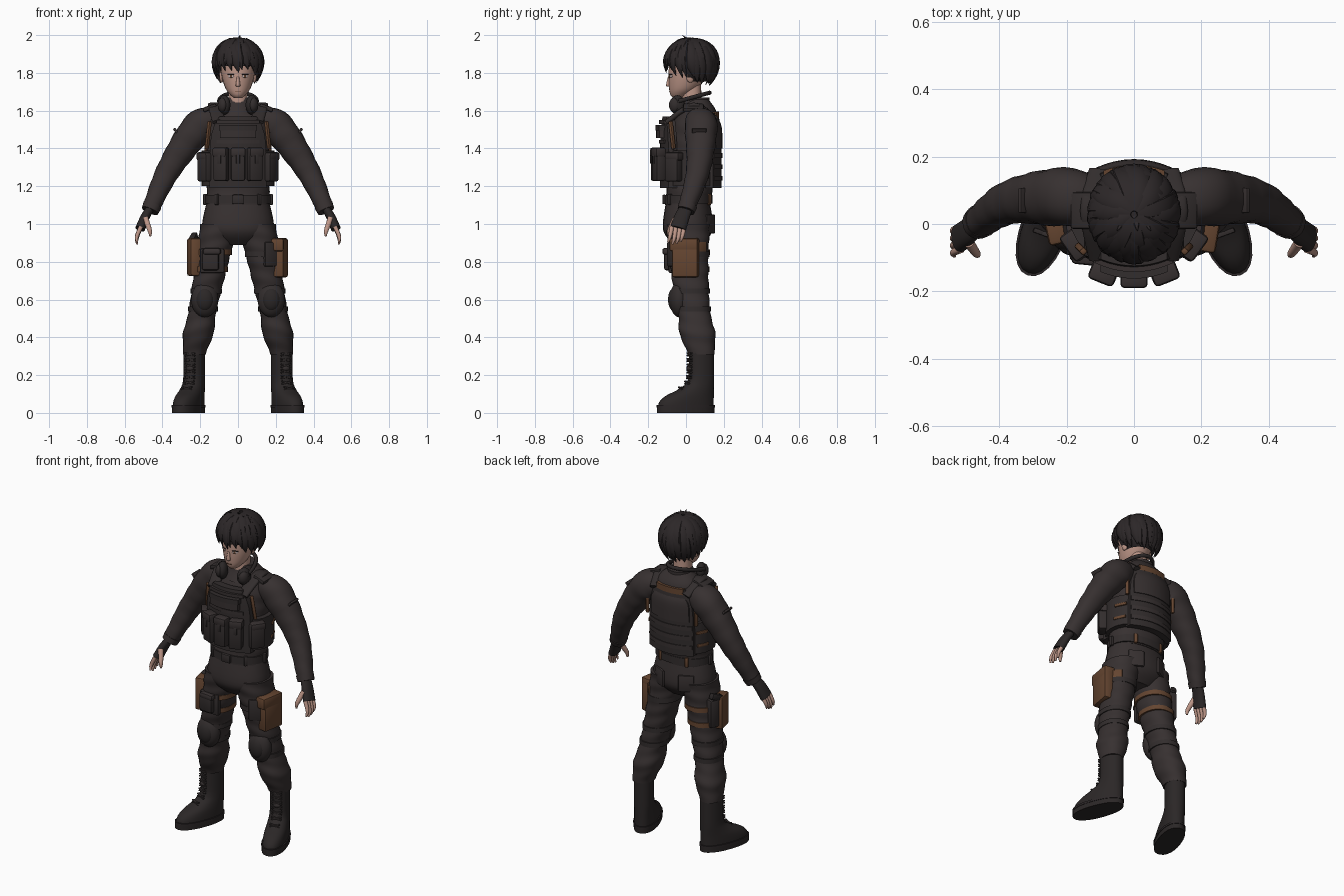
import bpy, bmesh, math, random
from mathutils import Vector, Matrix

random.seed(4)
if "Cube" in bpy.data.objects:
    bpy.data.objects.remove(bpy.data.objects["Cube"])
made = []
FRONT, SIDE, BACK = 0, math.pi / 2, math.pi

def material(name, red, green, blue):
    m = bpy.data.materials.new(name)
    m.use_nodes = True
    m.diffuse_color = (red, green, blue, 1)
    shader = m.node_tree.nodes["Principled BSDF"]
    shader.inputs["Base Color"].default_value = (red, green, blue, 1)
    shader.inputs["Roughness"].default_value = .8
    return m

cloth = material("dark cloth", .038, .03, .03)
gear = material("dark gear", .032, .026, .026)
leather = material("black leather", .024, .02, .02)
hair = material("black hair", .025, .02, .021)
skin = material("skin", .5, .3, .24)
brown = material("brown canvas", .13, .06, .03)
white = material("eye white", .6, .5, .5)

def finish(name, bm, mat, place=((0, 0, 0), 0), tilt=0):
    bmesh.ops.recalc_face_normals(bm, faces=bm.faces)
    mesh = bpy.data.meshes.new(name)
    bm.to_mesh(mesh)
    bm.free()
    mesh.materials.append(mat)
    ob = bpy.data.objects.new(name, mesh)
    bpy.context.collection.objects.link(ob)
    ob.location, turn = place
    ob.rotation_euler = (0, tilt, turn)
    made.append(ob)
    return ob

def bridge(name, rings, mat):
    bm = bmesh.new()
    loops = [[bm.verts.new(p) for p in ring] for ring in rings]
    count = len(loops[0])
    for low, high in zip(loops, loops[1:]):
        for i in range(count):
            j = (i + 1) % count
            bm.faces.new((low[i], low[j], high[j], high[i]))
    bm.faces.new(loops[0])
    bm.faces.new(loops[-1])
    return finish(name, bm, mat)

def spline(rows, steps):
    out = []
    last = len(rows) - 1
    for i in range(last):
        knots = [rows[max(0, min(last, i + d))] for d in (-1, 0, 1, 2)]
        for j in range(steps):
            t = j / steps
            out.append([b + t / 2 * (c - a + t * (2*a - 5*b + 4*c - d + t * (3*(b - c) + d - a)))
                        for a, b, c, d in zip(*knots)])
    return out + [list(rows[last])]

def power(value, exponent):
    return math.copysign(abs(value) ** exponent, value)

def sweep(name, rows, mat, s=1, flat=1, across=None, sides=24, steps=4, square=.9, fold=0):
    """Rows are x, y, z, radius and, if not radius * flat, a second radius."""
    rows = spline([(*row, row[3] * flat)[:5] for row in rows], steps)
    rings = []
    for i, (x, y, z, a, b) in enumerate(rows):
        u, v = Vector((1, 0, 0)), Vector((0, 1, 0))
        if across:
            ahead, behind = rows[min(i + 1, len(rows) - 1)], rows[max(i - 1, 0)]
            along = (Vector(ahead[:3]) - Vector(behind[:3])).normalized()
            u = Vector(across)
            u = (u - along * u.dot(along)).normalized()
            v = along.cross(u)
        ring = []
        for j in range(sides):
            t = math.tau * j / sides
            crease = 1 + fold * math.sin(z * 75 + 2 * math.sin(t + 1))
            p = Vector((x, y, z)) + crease * (u * a * power(math.cos(t), square) + v * b * power(math.sin(t), square))
            ring.append((p.x * s, p.y, p.z))
        rings.append(ring)
    return bridge(name, rings, mat)

def band(name, ring, height, grow, mat, s=1):
    x, y, z, a, b = ring
    rows = [(x, y, z + d, a + grow, b + grow) for d in (-height / 2, height / 2)]
    return sweep(name, rows, mat, s, steps=1)

def at(x, y, z, turn=0):
    return (x, y, z), turn

def spot(ring, angle, out=0, s=1):
    """Place on a ring, turned to face outward; the angle runs from the front."""
    x, y, z, a, b = ring
    return at(s * (x + (a + out) * math.sin(angle)), y - (b + out) * math.cos(angle), z, s * angle)

def box(name, place, size, mat, tilt=0, bevel=.012):
    bm = bmesh.new()
    bmesh.ops.create_cube(bm, size=1, matrix=Matrix.Diagonal((*size, 1)))
    bmesh.ops.bevel(bm, geom=bm.edges[:], offset=min(bevel, min(size) / 3), segments=2, affect='EDGES', profile=.5)
    return finish(name, bm, mat, place, tilt)

def ball(name, place, radii, mat):
    bm = bmesh.new()
    bmesh.ops.create_uvsphere(bm, u_segments=24, v_segments=14, radius=1, matrix=Matrix.Diagonal((*radii, 1)))
    return finish(name, bm, mat, place)

def panel(name, y, low, high, width, thick, mat, taper=0):
    """Plate wrapped round the chest or back, narrowing near the top."""
    rings = []
    for i in range(9):
        t = i / 8
        half, depth = width * (1 - taper * t ** 6), y * (1 - taper / 3 * t ** 6)
        edge = [((j / 5 - 1) * half, -thick / 2) for j in range(11)]
        edge += [(x, thick / 2) for x, _ in reversed(edge)]
        rings.append([(x, depth + o - math.copysign(2, y) * x * x, low + (high - low) * t) for x, o in edge])
    return bridge(name, rings, mat)

# Body section rules by height
def torso(z):
    return 0, .01 + (z - 1.1) / 10, z, .175, .128

def shirt_ring(z):
    x, y, z, a, b = torso(z)
    close = .95 * math.sqrt(1 - max(0, (z - 1.48) / .2) ** 2)
    return x, y, z, a * close, b * close

def leg(z):
    drop = 1 - z
    radius = .1 - .06 * drop + .016 * math.exp(-((z - .42) / .07) ** 2)
    return .1 + .19 * drop, .01 + .15 * drop ** 2, z, radius, radius * 1.17

def foot(z):
    toe = 1 / (1 + math.exp((z - .11) * 50))
    length = .067 + .09 * toe
    return 0, .157 - length, z, .055 + .011 * toe, length

hips = (0, .01, 1, .19, .133)
face = (0, .01, 1.782, .087, .101)

# Torso and head
sweep("trouser_hips", [(0, .01, .89, .1), (0, .01, .94, .17), (0, .01, 1, .19), (0, .01, 1.14, .16)], cloth, flat=.7)
sweep("shirt", [shirt_ring(1.1 + .04 * i) for i in range(15)], cloth, fold=.012)
sweep("collar", [(0, .045, 1.58, .1), (0, .05, 1.63, .077), (0, .055, 1.67, .07)], cloth)
sweep("neck", [(0, .03, 1.6, .053), (0, .03, 1.74, .05)], skin)
sweep("head", [(0, -.045, 1.667, .02), (0, -.035, 1.684, .041), (0, -.012, 1.72, .067), (0, .01, 1.79, .088),
               (0, .028, 1.88, .095), (0, .03, 1.95, .05)], skin, flat=1.16, square=1)
sweep("nose", [(0, -.09, 1.728, .01), (0, -.094, 1.737, .012), (0, -.09, 1.78, .006)], skin, sides=10)
box("mouth", at(0, -.088, 1.703), (.03, .006, .003), brown)

# Vest
band("belt", torso(1.13), .045, -.002, gear)
box("belt_buckle", spot(torso(1.13), FRONT), (.06, .02, .05), gear)
band("vest_side_band", torso(1.295), .19, .018, gear)
panel("vest_front", -.115, 1.19, 1.57, .15, .045, gear, taper=.35)
panel("vest_back", .168, 1.19, 1.59, .15, .04, gear, taper=.35)
panel("back_plate", .185, 1.4, 1.55, .13, .015, cloth, taper=.3)
panel("back_trim", .16, 1.56, 1.595, .09, .03, brown)
for i in range(3):
    low = 1.23 + .06 * i
    panel("back_webbing", .185, low, low + .025, .145, .015, cloth)
for low in (1.425, 1.53):
    panel("chest_webbing", -.135, low, low + .02, .115, .015, cloth)
panel("chest_pouch", -.143, 1.455, 1.52, .095, .03, cloth)
panel("chest_flap", -.147, 1.495, 1.525, .1, .03, gear)
for angle in (-.38, FRONT, .38):
    box("magazine_pouch", spot(torso(1.31), angle, .062), (.077, .055, .165), gear)
    box("magazine_flap", spot(torso(1.38), angle, .07), (.081, .06, .05), cloth)
    box("pouch_tab", spot(torso(1.345), angle, .092), (.02, .01, .05), gear)

# Headset band worn round the neck
turns = [math.pi * i / 12 for i in range(13)]
sweep("headset_band", [(.1 * math.cos(a), .165 * math.sin(a) - .04, 1.65 + .045 * math.sin(a), .011) for a in turns],
      leather, across=(0, 0, 1), sides=10, steps=1)

for s, tag in ((1, "left_"), (-1, "right_")):
    # Face sides and headset cups
    ball(tag + "ear", spot(face, 1.7, 0, s), (.022, .012, .034), skin)
    ball(tag + "eye", spot(face, .44, -.001, s), (.017, .006, .008), white)
    ball(tag + "iris", spot(face, .42, .003, s), (.007, .004, .008), brown)
    box(tag + "lash", spot((0, .01, 1.791, .087, .101), .44, .002, s), (.036, .008, .004), hair)
    ball(tag + "headset_cup", at(s * .073, -.045, 1.63, -s / 2), (.03, .042, .052), leather)
    ball(tag + "headset_cap", at(s * .083, -.062, 1.63, -s / 2), (.023, .03, .038), gear)

    # Arms and hands
    sweep(tag + "sleeve", [(.12, .07, 1.53, .07), (.21, .08, 1.51, .087), (.365, .065, 1.29, .064), (.465, 0, 1.075, .044)],
          cloth, s, across=(0, 1, 0), steps=10, fold=.025)
    sweep(tag + "cuff", [(.453, .01, 1.1, .05), (.466, 0, 1.07, .046)], cloth, s, across=(0, 1, 0))
    sweep(tag + "glove", [(.46, .005, 1.09, .034), (.49, -.02, 1.04, .04), (.518, -.042, .975, .043)],
          leather, s, flat=.6, across=(0, 1, 0))
    for i in range(4):
        y, short = .022 * i - .075, .01 * abs(i - 1.3)
        sweep(tag + "finger", [(.514, y, .985, .012), (.536, y - .01, .92 + short, .01), (.533, y - .02, .89 + short, .005)],
              skin, s, across=(0, 1, 0), sides=10)
    sweep(tag + "thumb", [(.49, -.055, 1.03, .016), (.467, -.088, .965, .012), (.465, -.09, .935, .005)],
          skin, s, across=(0, 1, 0), sides=10)
    box(tag + "sleeve_pocket", at(s * .315, .07, 1.475), (.014, .075, .08), cloth, tilt=s * .67)

    # Vest straps and side gear
    sweep(tag + "shoulder_strap", [(.1, -.1, 1.54, .035), (.125, .04, 1.63, .035), (.1, .155, 1.56, .035)],
          gear, s, flat=.4, across=(1, 0, 0), square=.7)
    box(tag + "shoulder_pad", at(s * .15, .04, 1.615), (.075, .11, .025), gear, tilt=s * .35)
    box(tag + "front_trim", spot(torso(1.47), .8, .045, s), (.02, .02, .15), brown, tilt=-s * .15)
    box(tag + "back_trim", spot(torso(1.47), 2.2, .03, s), (.02, .02, .18), brown)
    for z in (1.25, 1.33):
        box(tag + "side_strap", spot(torso(z), 2, .02, s), (.075, .012, .018), brown)
    box(tag + "side_pouch", spot(torso(1.3), .95, .032, s), (.085, .065, .15), gear)
    box(tag + "side_flap", spot(torso(1.358), .95, .034, s), (.09, .07, .045), cloth)
    for angle, mat in ((.7, gear), (SIDE, gear), (2.6, brown)):
        box(tag + "belt_loop", spot(torso(1.13), angle, 0, s), (.022, .02, .06), mat)
    box(tag + "back_pocket", spot(hips, 2.65, 0, s), (.09, .016, .1), cloth)

    # Legs
    sweep(tag + "trouser_leg", [leg(1 - .023 * i) for i in range(31)], cloth, s, fold=.022, steps=2)
    ball(tag + "knee_pad", spot(leg(.6), FRONT, -.02, s), (.072, .052, .094), gear)
    ball(tag + "knee_cap", spot(leg(.6), FRONT, .008, s), (.048, .032, .062), leather)
    for z in (.55, .645):
        band(tag + "knee_strap", leg(z), .028, .005, gear, s)

    # Boots, built straight and then turned outward
    parts = [sweep(tag + "boot", [foot(.03 * i) for i in range(1, 12)], leather),
             band(tag + "sole", foot(.015), .03, .003, leather),
             band(tag + "welt", foot(.035), .012, .006, hair),
             ball(tag + "lace_knot", spot(foot(.235), FRONT), (.022, .014, .014), gear)]
    for i in range(7):
        for tilt in (-.25, .25):
            parts.append(box(tag + "lace", spot(foot(.13 + .03 * i), FRONT), (.06, .014, .008), gear, tilt))
    spin = Matrix.Rotation(s * .35, 4, 'Z')
    for ob in parts:
        ob.location = Vector((s * .262, -.003, 0)) + spin @ ob.location
        ob.rotation_euler.z = s * .35

# Thigh gear
box("left_thigh_pouch", spot(leg(.81), 1.4), (.14, .062, .185), brown)
box("left_pouch_flap", spot(leg(.89), 1.4, .006), (.152, .07, .07), brown)
box("left_thigh_panel", spot(leg(.84), .5, -.005), (.075, .025, .13), gear)
band("left_thigh_strap", leg(.84), .03, .004, gear)
box("left_back_patch", spot(leg(.87), 2.3), (.06, .012, .07), brown)
box("holster", spot(leg(.825), 1.35, .012, s=-1), (.1, .06, .2), brown)
box("holster_back", spot(leg(.83), 1.95, .008, s=-1), (.06, .055, .17), gear)
box("holster_grip", spot(leg(.925), 1.8, .03, s=-1), (.085, .035, .04), leather, tilt=.4)
box("right_thigh_pouch", spot(leg(.81), .1, .008, s=-1), (.09, .035, .11), gear)
box("right_pouch_flap", spot(leg(.855), .1, .01, s=-1), (.094, .038, .035), cloth)
for z in (.76, .85):
    band("right_thigh_strap", leg(z), .028, .006, brown, s=-1)
box("right_strap_cover", spot(leg(.805), FRONT, -.01, s=-1), (.13, .03, .13), gear)

# Hair: cap with open face, then locks swirling from the crown
bm = bmesh.new()
bmesh.ops.create_uvsphere(bm, u_segments=32, v_segments=24, radius=1,
                          matrix=Matrix.Translation((0, .03, 1.852)) @ Matrix.Diagonal((.125, .136, .124, 1)))
open_face = [v for v in bm.verts if (v.co.z < 1.83 and v.co.y < 0) or v.co.z < 1.745]
bmesh.ops.delete(bm, geom=open_face, context='VERTS')
finish("hair_cap", bm, hair)

def lock(azimuth, start, end, width, puff):
    rows = []
    for i in range(6):
        t = i / 5
        rise, a = math.radians(start + (end - start) * t), azimuth + t / 3
        flat = math.cos(rise) if rise > 0 else 1 - math.sin(rise) ** 2 / 3
        grow, w = puff + .03 * t, .05 + .95 * math.sin(math.pi * (.2 + .8 * t))
        rows.append((.126 * grow * flat * math.cos(a), .028 + .136 * grow * flat * math.sin(a),
                     1.852 + .124 * grow * math.sin(rise), width * w, .001 + .011 * w))
    sweep("hair_lock", rows, hair, across=(-math.sin(azimuth), math.cos(azimuth), 0), sides=8, steps=2)

for layer, (count, start, lift) in enumerate(((26, 55, 0), (20, 82, 16), (11, 86, 45))):
    for i in range(count):
        azimuth = math.tau * (i + layer / 2 + random.uniform(-.25, .25)) / count
        end = lift - 40 - 22 * math.sin(azimuth + .35) + random.uniform(-9, 9)
        lock(azimuth, start, end, random.uniform(.026, .036), 1 + .012 * layer)
for x, top in ((.01, 2), (-.05, 1.985), (.05, 1.985)):
    sweep("hair_tuft", [(x / 3, .03, 1.96, .02), (x, -.02, top, .001)], hair, flat=.6, across=(1, 0, 0), sides=8)

# Smooth shading with sharp edges kept
bpy.ops.object.select_all(action='DESELECT')
for ob in made:
    ob.select_set(True)
bpy.context.view_layer.objects.active = made[0]
bpy.ops.object.shade_smooth_by_angle(angle=math.radians(40))
